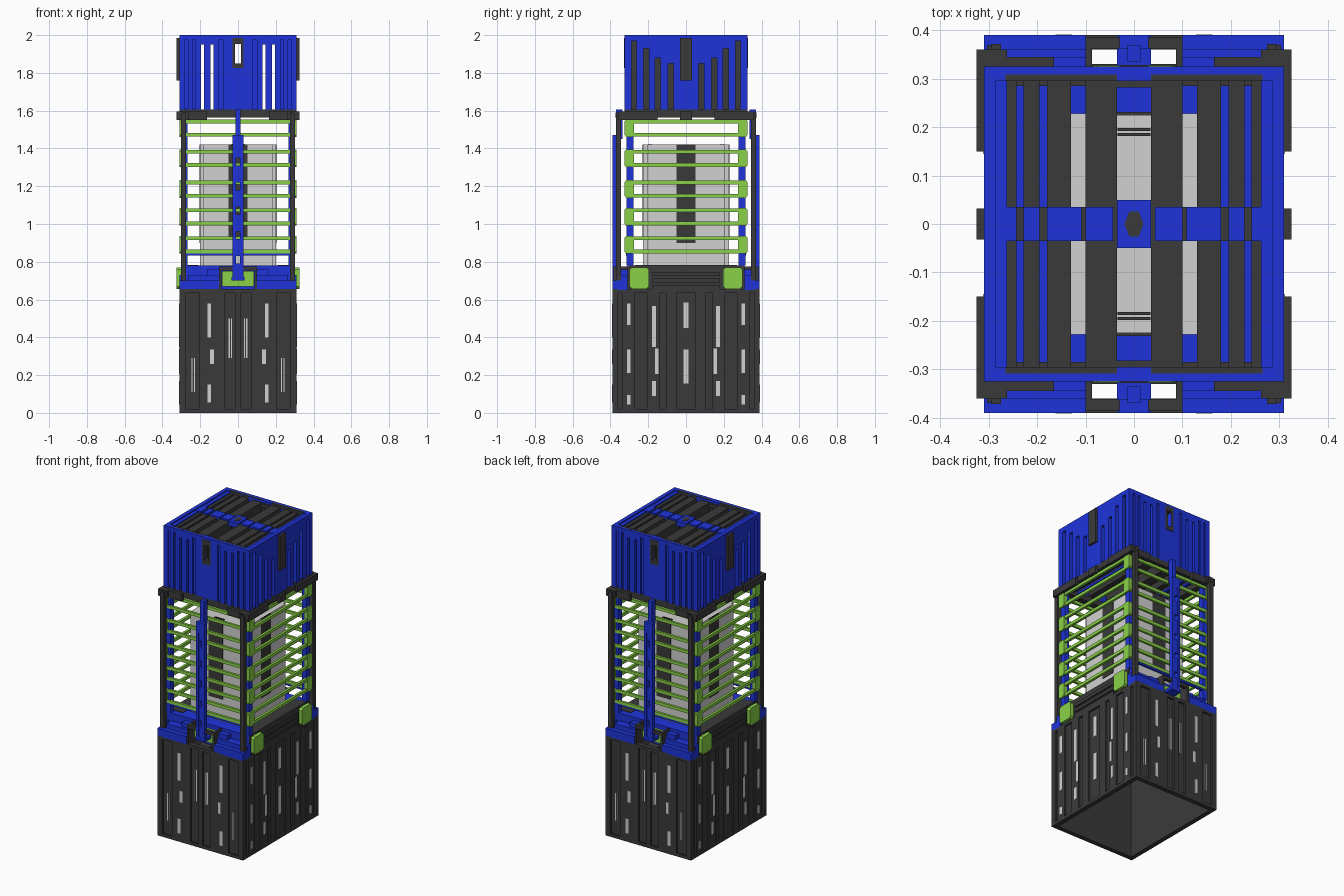
import bpy, bmesh, math
from mathutils import Matrix, Vector

if "Cube" in bpy.data.objects:
    bpy.data.objects.remove(bpy.data.objects["Cube"], do_unlink=True)


def material(name, rgb):
    m = bpy.data.materials.new(name)
    m.use_nodes = True
    m.diffuse_color = (*rgb, 1)
    m.node_tree.nodes["Principled BSDF"].inputs["Base Color"].default_value = (*rgb, 1)
    return m


DARK = material("dark_grey", (0.042, 0.042, 0.042))
BLUE = material("blue", (0.013, 0.034, 0.70))
GREEN = material("green", (0.255, 0.64, 0.065))
LIGHT = material("light_grey", (0.64, 0.64, 0.64))


def part(name, mat, boxes, sym="xy", chamfer=0, axis=0):
    """One object made of boxes (x0, x1, y0, y1, z0, z1), mirrored over the axes in sym.
    A chamfer cuts the edges that run along the given axis."""
    bm = bmesh.new()
    for x0, x1, y0, y1, z0, z1 in boxes:
        for sx in ((1, -1) if "x" in sym and x0 + x1 > 1e-6 else (1,)):
            for sy in ((1, -1) if "y" in sym and y0 + y1 > 1e-6 else (1,)):
                c = Vector((sx * (x0 + x1) / 2, sy * (y0 + y1) / 2, (z0 + z1) / 2))
                s = Matrix.Diagonal((x1 - x0, y1 - y0, z1 - z0, 1))
                bmesh.ops.create_cube(bm, size=1, matrix=Matrix.Translation(c) @ s)
    if chamfer:
        edges = [e for e in bm.edges
                 if abs((e.verts[0].co - e.verts[1].co).normalized()[axis]) > .9]
        bmesh.ops.bevel(bm, geom=edges, offset=chamfer, segments=1, affect="EDGES", profile=.5)
    me = bpy.data.meshes.new(name)
    bm.to_mesh(me)
    bm.free()
    me.materials.append(mat)
    bpy.context.collection.objects.link(bpy.data.objects.new(name, me))


def solid_between(gaps, end):
    """Spans left over between gaps (lo, hi) from 0 to end."""
    edges = [0] + [v for g in gaps for v in g[:2]] + [end]
    return [(a, b) for a, b in zip(edges[::2], edges[1::2]) if b - a > 1e-6]


# Base: hollow shell with recessed panels between ribs
part("base_walls", DARK, [(-.298, .298, .36, .378, 0, .65), (.28, .298, -.378, .378, 0, .65)])
front_panels = [(.015, .07), (.205, .275)]
side_panels = [(0, .05), (.105, .14), (.205, .27), (.335, .36)]
ribs = [(a, b, .376, .39, .02, .635) for a, b in solid_between(front_panels, .31)]
ribs += [(.296, .31, a, b, .02, .635) for a, b in solid_between(side_panels, .39)]
part("base_ribs", DARK, ribs)
part("base_rims", DARK, [(-.31, .31, .36, .39, z, z + .02) for z in (0, .635)]
     + [(.28, .31, -.39, .39, z, z + .02) for z in (0, .635)])
# Base lid leaves a window on each side of the struts
part("base_lid", DARK, [(-.285, .285, -.33, .33, .625, .65), (.1, .285, .33, .365, .625, .65),
                        (-.035, .035, .33, .365, .625, .65)])

# Light inlays on the base
front_marks = [(.152, .4, .58), (.138, .26, .335), (.152, .055, .15)]
inlays = [(x - .01, x + .01, .386, .3915, a, b) for x, a, b in front_marks]
for x, a, b in ((.04, .29, .5), (.237, .11, .29)):
    inlays += [(x + d - .003, x + d + .003, .374, .38, a, b) for d in (-.006, .006)]
side_marks = [(.303, .465, .58), (.303, .21, .335), (.303, .045, .095), (.17, .35, .565),
              (.155, .205, .34), (.17, .09, .17)]
inlays += [(.306, .3115, y - .01, y + .01, a, b) for y, a, b in side_marks]
inlays += [(.294, .301, -.014, .014, a, b) for a, b in ((.45, .585), (.155, .335))]
part("base_inlays", LIGHT, inlays)

# Deck on top of the base
part("deck", BLUE, [(-.295, .295, -.31, .31, .65, .78)])
part("deck_ledges", BLUE, [(.1, .31, .31, .39, .65, .70), (.1, .265, .31, .36, .70, .73),
                           (.1, .165, .31, .345, .73, .76), (.285, .31, .31, .345, .70, .73)])
part("deck_side_panels", DARK, [(.29, .302, -.309, .309, .65, .78), (.21, .302, -.27, .27, .775, .783)]
     + [(.3, .31, -.18, .18, z, z + .022) for z in (.655, .69, .725)])
part("side_pads", GREEN, [(.3, .325, .197, .298, .657, .77)], chamfer=.012, axis=0)
part("end_pads", GREEN, [(-.085, .085, .31, .327, .668, .752)], chamfer=.008, axis=1)
part("strut_brackets", DARK, [(.087, .1, .31, .385, .65, .775), (-.1, .1, .362, .385, .755, .775)])

# Core with dark recessed strips
part("core", LIGHT, [(-.2, .2, -.205, .205, .78, 1.42), (-.185, .185, -.228, .228, .78, 1.42)])
part("core_strips", DARK, [(-.05, .05, .224, .231, .92, 1.421), (.197, .203, -.05, .05, .90, 1.421)])
part("core_top_lines", DARK, [(-.034, .034, y, y + .006, 1.415, 1.424) for y in (.182, .192)])

# Cage: corner posts, green rail frames
part("inner_posts", BLUE, [(.268, .3, .278, .315, .78, 1.57)])
part("outer_posts", DARK, [(.275, .303, .343, .37, .70, 1.58)])
rails, blocks = [], []
for z in (.855, 1.003, 1.15, 1.313, 1.473):
    for h in (z, z + .07):
        rails += [(-.3, .3, .306, .321, h - .01, h + .01), (.29, .306, -.3, .3, h - .01, h + .01)]
    blocks += [(.287, .31, .275, .325, z - .012, z + .082)]
part("cage_rails", GREEN, rails)
part("cage_corner_blocks", GREEN, blocks, chamfer=.01, axis=0)
part("cage_bottom_rails", BLUE, [(-.27, .27, .304, .318, .834, .845)])

# Central struts: slotted lower ladder and a narrow tip
rungs = [(-.013, .013, .366, .388, z, z + .09) for z in (.70, .83, .96, 1.09, 1.22, 1.35)]
part("struts", BLUE, [(.011, .03, .362, .39, .70, 1.47), (-.03, .03, .362, .39, 1.40, 1.47)] + rungs)
part("strut_feet", BLUE, [(-.035, .035, .325, .39, .70, .72)])
part("strut_tips", BLUE, [(-.014, .014, .335, .37, 1.45, 1.605)])

# Dark collar that carries the upper block
part("collar", DARK, [(-.31, .31, .285, .325, 1.565, 1.605), (.265, .31, -.325, .325, 1.565, 1.605)])
part("collar_brackets", DARK, [(.3, .325, .15, .36, 1.55, 1.595), (.165, .325, .32, .345, 1.55, 1.595),
                               (.262, .325, .34, .36, 1.55, 1.595), (.275, .295, .355, .372, 1.56, 1.59),
                               (.3, .325, -.032, .032, 1.55, 1.595)])
part("collar_slats", BLUE, [(.178, .197, -.29, .29, 1.585, 1.6), (.226, .245, -.29, .29, 1.585, 1.6)])

# Upper block: slotted end walls with a central window
end_slots = [(0, .016), (.13, .145), (.18, .195)]
end_grooves = [(0, .016), (.08, .1), (.13, .145), (.18, .195), (.225, .24), (.265, .28)]
end_wall = [(a, b, .295, .315, 1.6, 2) for a, b in solid_between(end_slots, .31)]
end_wall += [(a, b, .312, .325, 1.6, 2) for a, b in solid_between(end_grooves, .31)]
end_wall += [(a, b, .295, .325, 1.95, 2) for a, b in end_slots[1:]]
end_wall += [(-.016, .016, .295, .325, 1.6, 1.845), (-.016, .016, .295, .325, 1.955, 2),
             (-.31, .31, .31, .325, 1.975, 2)]
part("block_end_walls", BLUE, end_wall)
part("end_window_frames", DARK, [(.016, .03, .29, .328, 1.825, 1.985), (-.03, .03, .29, .328, 1.825, 1.85),
                                 (-.03, .03, .29, .328, 1.952, 1.985)])

# Upper block: side walls with slots of stepped height over dark backs
side_slots = [(.067, .094, 1.85), (.136, .163, 1.88), (.197, .224, 1.93), (.262, .289, 1.97)]
side_wall = [(.285, .31, a, b, 1.6, 2) for a, b in solid_between(side_slots, .325)]
side_wall += [(.285, .31, a, b, top, 2) for a, b, top in side_slots]
part("block_side_walls", BLUE, side_wall)
part("side_slot_backs", DARK, [(.275, .288, -.3, .3, 1.6, 1.975)])
part("side_plates", DARK, [(.305, .325, -.032, .032, 1.76, 1.985)])

# Louvers running front to back
fins = [(.035, .1), (.145, .18), (.195, .228), (.243, .262)]
part("louvers", DARK, [(a, b, -.295, .295, 1.61, 1.985) for a, b in fins]
     + [(.13, .146, -.295, .295, 1.955, 1.985)])
part("louver_ties", DARK, [(.035, .265, .295, .309, 1.98, 2.0005), (-.035, .035, .282, .309, 1.96, 1.985)])
part("top_rim", BLUE, [(.262, .285, -.295, .295, 1.97, 1.992)])

# Cross bar: dark beam with blue caps on the louvers, and a central hub
part("cross_beam", DARK, [(-.265, .265, -.035, .035, 1.955, 1.984)])
caps = [(.043, .1), (.108, .18), (.195, .228), (.243, .285)]
part("cross_bar_caps", BLUE, [(a, b, -.035, .035, 1.975, 1.995) for a, b in caps]
     + [(-.035, .035, -.05, .05, 1.965, 1.998)])
bpy.ops.mesh.primitive_cylinder_add(vertices=6, radius=.03, depth=.008, location=(0, 0, 1.996),
                                    rotation=(0, 0, math.pi / 2))
hub = bpy.context.object
hub.name = "top_hub"
hub.scale = (1, .65, 1)
hub.data.materials.append(DARK)
